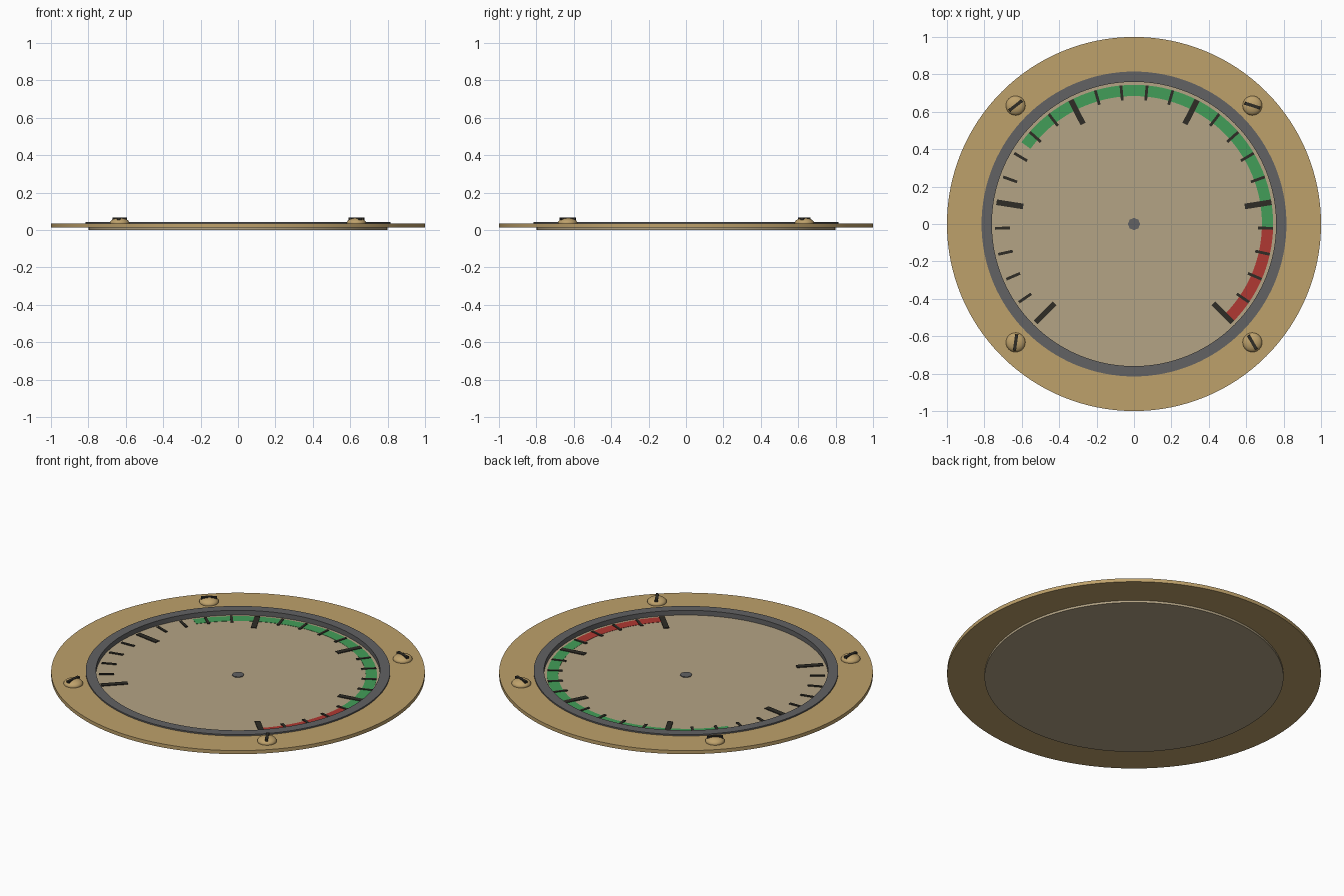
import bpy
import bmesh
from math import radians, cos, sin, pi
from mathutils import Matrix

cube = bpy.data.objects.get("Cube")
if cube:
    bpy.data.objects.remove(cube, do_unlink=True)


def material(name, srgb):
    """Flat colour given as 0-255 display values, stored as linear."""
    col = [((c / 255 + 0.055) / 1.055) ** 2.4 for c in srgb] + [1]
    m = bpy.data.materials.new(name)
    m.use_nodes = True
    m.diffuse_color = col
    m.node_tree.nodes["Principled BSDF"].inputs["Base Color"].default_value = col
    return m


BRASS = material("brass", (190, 161, 107))
CREAM = material("dial cream", (180, 164, 133))
GREY = material("bezel grey", (98, 98, 99))
DARK = material("mark black", (46, 44, 38))
GREEN = material("zone green", (66, 158, 88))
RED = material("zone red", (176, 56, 50))


def finish(bm, name, mat, smooth=True):
    bmesh.ops.recalc_face_normals(bm, faces=bm.faces)
    me = bpy.data.meshes.new(name)
    bm.to_mesh(me)
    bm.free()
    me.materials.append(mat)
    ob = bpy.data.objects.new(name, me)
    bpy.context.collection.objects.link(ob)
    if smooth:
        bpy.ops.object.select_all(action="DESELECT")
        ob.select_set(True)
        bpy.context.view_layer.objects.active = ob
        bpy.ops.object.shade_smooth_by_angle(angle=radians(30))
    return ob


def disc(name, r, z0, z1, mat, sides=128):
    bm = bmesh.new()
    bmesh.ops.create_cone(bm, cap_ends=True, segments=sides, radius1=r, radius2=r,
                          depth=z1 - z0, matrix=Matrix.Translation((0, 0, (z0 + z1) / 2)))
    return finish(bm, name, mat)


def sweep(name, r0, r1, z0, z1, mat, start=0, end=360, steps=128):
    """Rectangular section swept round z: a full ring or a capped arc."""
    bm = bmesh.new()
    closed = end - start == 360
    loops = []
    for i in range(steps if closed else steps + 1):
        a = radians(start + (end - start) * i / steps)
        loops.append([bm.verts.new((r * cos(a), r * sin(a), z))
                      for r, z in ((r0, z0), (r1, z0), (r1, z1), (r0, z1))])
    pairs = list(zip(loops, loops[1:]))
    if closed:
        pairs.append((loops[-1], loops[0]))
    else:
        bm.faces.new(loops[0])
        bm.faces.new(loops[-1])
    for a, b in pairs:
        for k in range(4):
            n = (k + 1) % 4
            bm.faces.new((a[k], a[n], b[n], b[k]))
    return finish(bm, name, mat)


def add_box(bm, size, matrix):
    bmesh.ops.create_cube(bm, size=1, matrix=matrix @ Matrix.Diagonal((*size, 1)))


# Body: mounting flange, dial plate and raised bezel
sweep("flange", 0.79, 1.0, 0.013, 0.034, BRASS)
disc("dial_plate", 0.8, 0.0, 0.014, CREAM)
sweep("bezel", 0.76, 0.815, 0.0135, 0.042, GREY)
disc("hub", 0.033, 0.014, 0.018, GREY, 8)

# Coloured zones on the dial
sweep("green_zone", 0.684, 0.744, 0.013, 0.0155, GREEN, -1.8, 144, 60)
sweep("red_zone", 0.684, 0.744, 0.013, 0.0155, RED, -45, -1.8, 20)

# Scale marks: every fifth one is long
bm = bmesh.new()
for i in range(26):
    major = i % 5 == 0
    r0, width = (0.6, 0.03) if major else (0.664, 0.015)
    r1 = 0.744
    add_box(bm, (r1 - r0, width, 0.005),
            Matrix.Rotation(radians(225 - 10.8 * i), 4, "Z")
            @ Matrix.Translation(((r0 + r1) / 2, 0, 0.016)))
finish(bm, "scale_marks", DARK, False)

# Four domed screws, each slot turned differently
SCREWS = (("front_left", 1, -1, -60), ("front_right", -1, -1, 82),
          ("back_left", 1, 1, -18), ("back_right", -1, 1, 38))
for name, sx, sy, turn in SCREWS:
    place = Matrix.Translation((0.633 * sx, 0.633 * sy, 0.038))
    bm = bmesh.new()
    bmesh.ops.create_uvsphere(bm, u_segments=32, v_segments=16, radius=0.052,
                              matrix=place @ Matrix.Diagonal((1, 1, 0.5, 1)))
    bmesh.ops.bisect_plane(bm, geom=bm.verts[:] + bm.edges[:] + bm.faces[:],
                           plane_co=(0, 0, 0.033), plane_no=(0, 0, 1), clear_inner=True)
    finish(bm, name + "_screw", BRASS)
    bm = bmesh.new()
    add_box(bm, (0.086, 0.017, 0.012),
            place @ Matrix.Rotation(radians(turn), 4, "Z") @ Matrix.Translation((0, 0, 0.022)))
    finish(bm, name + "_screw_slot", DARK, False)
